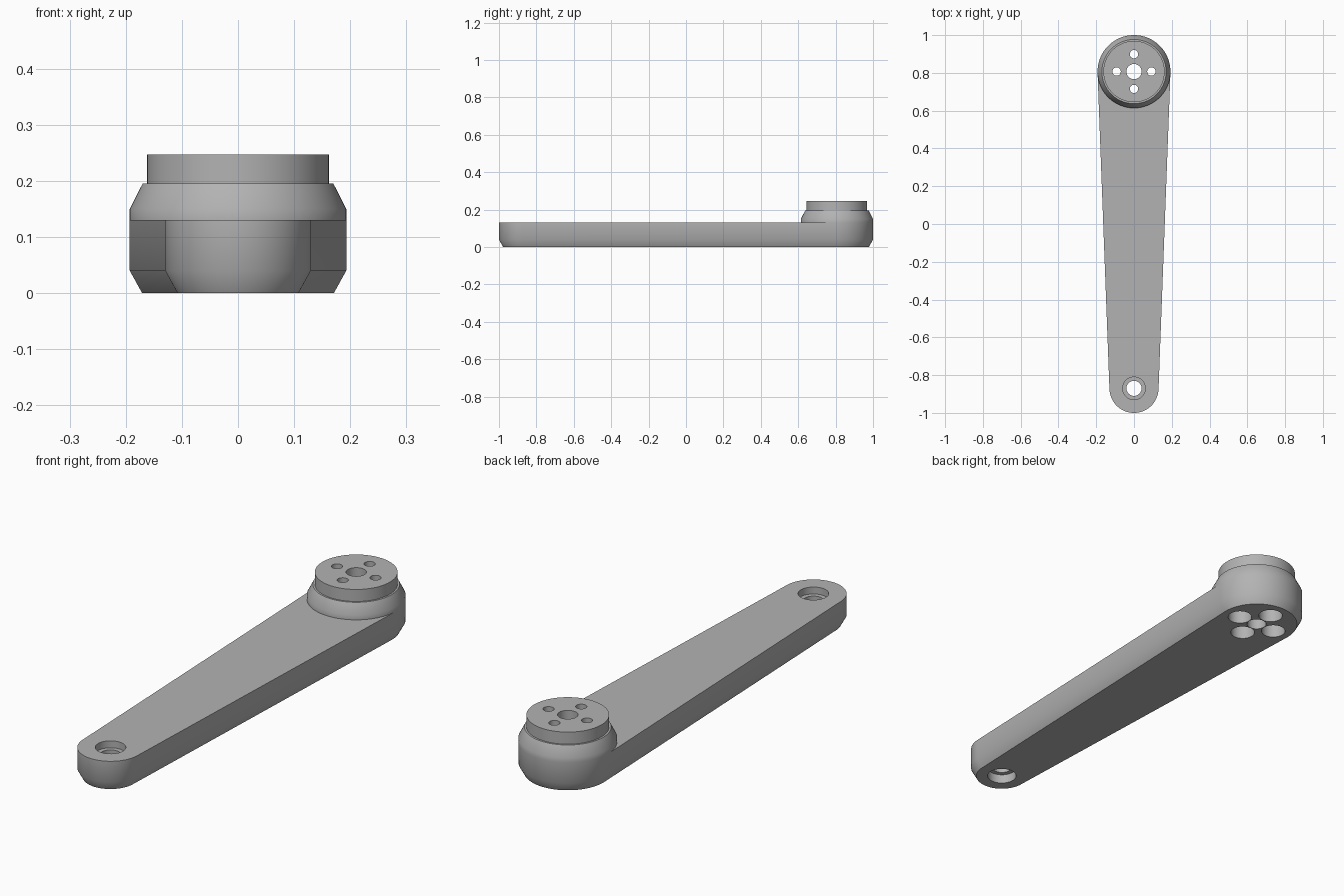
import bpy, bmesh, math

cube = bpy.data.objects.get("Cube")
if cube:
    bpy.data.objects.remove(cube, do_unlink=True)

SEG = 128
HUB_Y, HUB_R = 0.807, 0.193
TIP_Y, TIP_R = -0.87, 0.13
ARM_TOP = 0.13
CHAMFER, CHAMFER_Z = 0.022, 0.04

grey = bpy.data.materials.new("light_grey")
grey.use_nodes = True
colour = (0.45, 0.45, 0.45, 1)
grey.diffuse_color = colour
grey.node_tree.nodes["Principled BSDF"].inputs["Base Color"].default_value = colour


def ring(bm, x, y, z, r, seg=SEG):
    return [bm.verts.new((x + r * math.cos(2 * math.pi * i / seg),
                          y + r * math.sin(2 * math.pi * i / seg), z))
            for i in range(seg)]


def to_object(bm, name):
    bmesh.ops.recalc_face_normals(bm, faces=bm.faces)
    mesh = bpy.data.meshes.new(name)
    bm.to_mesh(mesh)
    bm.free()
    mesh.materials.append(grey)
    obj = bpy.data.objects.new(name, mesh)
    bpy.context.collection.objects.link(obj)
    return obj


def turned(name, x, y, profile, seg=SEG):
    """Closed solid turned about a vertical axis from (radius, z) pairs."""
    bm = bmesh.new()
    rings = [ring(bm, x, y, z, r, seg) for r, z in profile]
    for a, b in zip(rings, rings[1:]):
        for i in range(seg):
            j = (i + 1) % seg
            bm.faces.new((a[i], a[j], b[j], b[i]))
    bm.faces.new(rings[0])
    bm.faces.new(rings[-1])
    return to_object(bm, name)


def combine(target, tool, operation):
    mod = target.modifiers.new(operation.lower(), "BOOLEAN")
    mod.operation, mod.solver, mod.object = operation, "EXACT", tool
    bpy.context.view_layer.objects.active = target
    bpy.ops.object.modifier_apply(modifier=mod.name)
    bpy.data.objects.remove(tool, do_unlink=True)


# Tapered arm: hull around the two round ends, chamfered underneath
bm = bmesh.new()
for y, r in ((HUB_Y, HUB_R), (TIP_Y, TIP_R)):
    ring(bm, 0, y, 0, r - CHAMFER)
    ring(bm, 0, y, CHAMFER_Z, r)
    ring(bm, 0, y, ARM_TOP, r)
hull = bmesh.ops.convex_hull(bm, input=bm.verts)
inside = [v for v in bm.verts if not v.link_faces]
bmesh.ops.delete(bm, geom=inside, context="VERTS")
bmesh.ops.dissolve_limit(bm, angle_limit=math.radians(0.1),
                         verts=bm.verts, edges=bm.edges)
arm = to_object(bm, "crank_arm")

# Raised hub with sloped shoulder and mounting disc
hub = turned("hub", 0, HUB_Y, [(HUB_R, ARM_TOP), (HUB_R, 0.15), (0.17, 0.195),
                               (0.162, 0.195), (0.162, 0.247)])
combine(arm, hub, "UNION")

# Hub bore and four counterbored bolt holes
combine(arm, turned("hub_bore", 0, HUB_Y, [(0.04, -0.1), (0.04, 0.4)], 48), "DIFFERENCE")
for k in range(4):
    x = 0.092 * math.cos(k * math.pi / 2)
    y = HUB_Y + 0.092 * math.sin(k * math.pi / 2)
    bolt = turned("bolt_hole", x, y, [(0.05, -0.1), (0.05, 0.15),
                                      (0.022, 0.15), (0.022, 0.4)], 48)
    combine(arm, bolt, "DIFFERENCE")

# Tip hole, recessed on both faces
tip = turned("tip_hole", 0, TIP_Y, [(0.06, -0.1), (0.06, 0.04), (0.04, 0.04),
                                    (0.04, 0.1), (0.06, 0.1), (0.06, 0.3)], 48)
combine(arm, tip, "DIFFERENCE")

# Smooth round walls, keep crisp edges
bpy.ops.object.select_all(action="DESELECT")
arm.select_set(True)
bpy.context.view_layer.objects.active = arm
bpy.ops.object.shade_smooth_by_angle(angle=math.radians(32))
